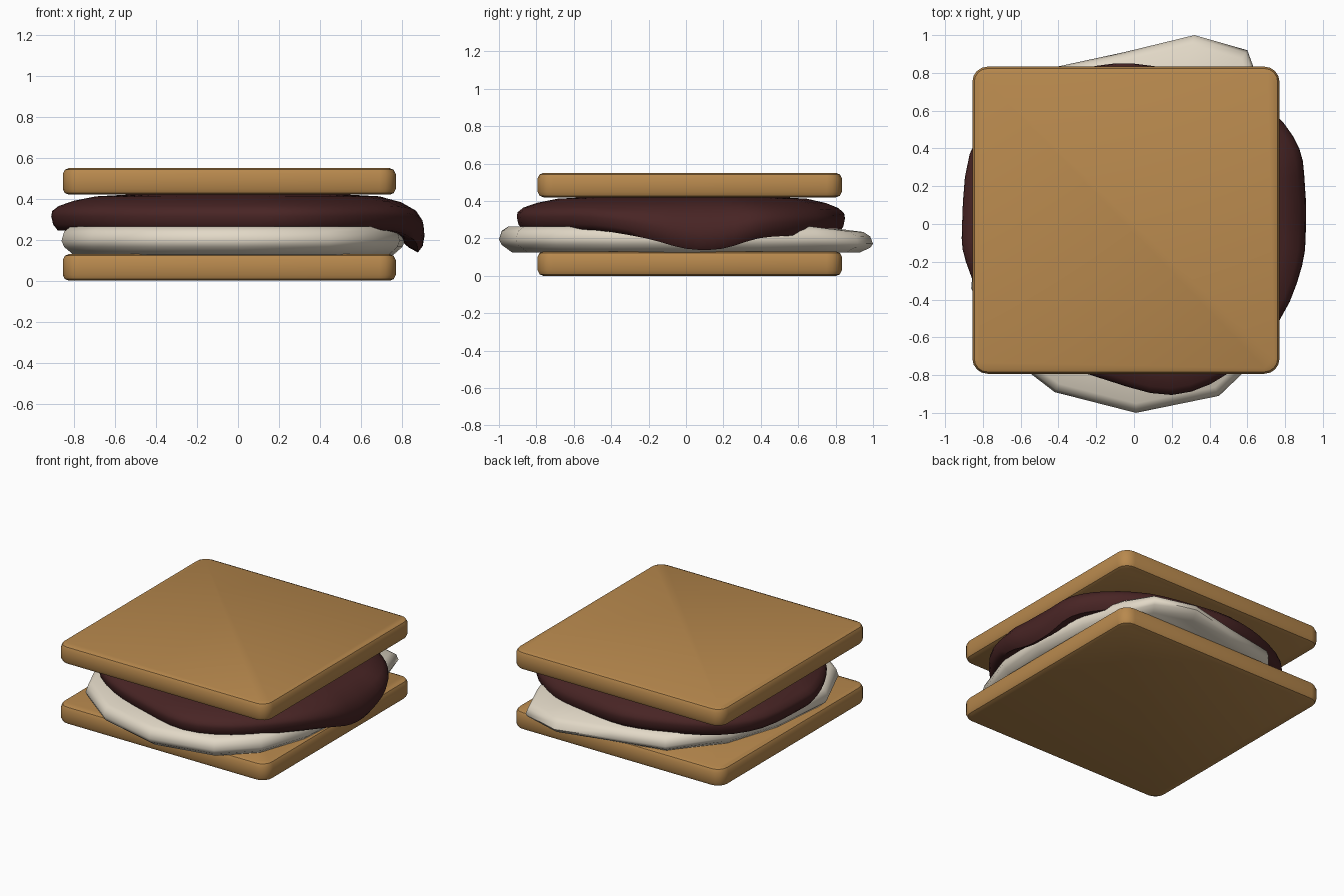
import bpy, bmesh, math
from mathutils import Vector

if "Cube" in bpy.data.objects:
    bpy.data.objects.remove(bpy.data.objects["Cube"])


def material(name, rgb):
    m = bpy.data.materials.new(name)
    m.diffuse_color = (*rgb, 1)
    m.use_nodes = True
    m.node_tree.nodes["Principled BSDF"].inputs["Base Color"].default_value = m.diffuse_color
    return m


biscuit = material("golden biscuit", (0.48, 0.25, 0.075))
cream = material("marshmallow cream", (0.76, 0.69, 0.57))
cocoa = material("dark chocolate", (0.065, 0.018, 0.018))


def finish(name, bm, mat, angle):
    bmesh.ops.recalc_face_normals(bm, faces=bm.faces[:])
    me = bpy.data.meshes.new(name)
    bm.to_mesh(me)
    bm.free()
    ob = bpy.data.objects.new(name, me)
    bpy.context.collection.objects.link(ob)
    me.materials.append(mat)
    bpy.ops.object.select_all(action='DESELECT')
    bpy.context.view_layer.objects.active = ob
    ob.select_set(True)
    bpy.ops.object.shade_smooth_by_angle(angle=math.radians(angle))
    return ob


def loft(rings):
    """Skin closed rings of equal length and cap both ends."""
    bm = bmesh.new()
    loops = [[bm.verts.new(p) for p in r] for r in rings]
    n = len(loops[0])
    for a, b in zip(loops, loops[1:]):
        for i in range(n):
            j = (i + 1) % n
            bm.faces.new((a[i], a[j], b[j], b[i]))
    bm.faces.new(loops[0])
    bm.faces.new(loops[-1])
    return bm


def spline(pts, steps):
    """Closed Catmull-Rom curve through the points."""
    out, n = [], len(pts)
    for i in range(n):
        p0, p1, p2, p3 = (Vector(pts[(i + k) % n]) for k in (-1, 0, 1, 2))
        for s in range(steps):
            t = s / steps
            out.append(0.5 * (2 * p1 + (p2 - p0) * t
                              + (2 * p0 - 5 * p1 + 4 * p2 - p3) * t * t
                              + (3 * p1 - p0 - 3 * p2 + p3) * t ** 3))
    return out


# Crackers: rounded square slabs with softened rims
def cracker(name, z0):
    cx, cy, half, r, h = -0.0425, 0.02, 0.813, 0.08, 0.13
    rings = []
    for inset, z in ((0.03, 0), (0.01, 0.008), (0, 0.028),
                     (0, h - 0.028), (0.01, h - 0.008), (0.03, h)):
        ring = []
        for q in range(4):
            for k in range(5):
                a = math.radians(q * 90 + k * 22.5)
                sx = 1 if q in (0, 3) else -1
                sy = 1 if q in (0, 1) else -1
                ring.append((cx + sx * (half - r) + (r - inset) * math.cos(a),
                             cy + sy * (half - r) + (r - inset) * math.sin(a),
                             z0 + z))
        rings.append(ring)
    finish(name, loft(rings), biscuit, 35)


cracker("bottom_cracker", 0.0)
cracker("top_cracker", 0.42)

# Marshmallow: faceted squashed slab, sagging a little at the back
outline = [(0.01, -1.0), (0.45, -0.91), (0.67, -0.7), (0.79, -0.35), (0.815, 0.0),
           (0.77, 0.4), (0.68, 0.7), (0.6, 0.92), (0.32, 1.0), (-0.05, 0.91),
           (-0.42, 0.83), (-0.69, 0.5), (-0.82, 0.1), (-0.862, -0.34),
           (-0.72, -0.66), (-0.42, -0.89)]
rings = []
for s, z, w in ((0.93, 0.125, 0), (0.985, 0.165, 0.5), (1.0, 0.195, 0.8),
                (0.985, 0.24, 1), (0.95, 0.264, 1), (0.7, 0.266, 0)):
    rings.append([(x * s, y * s, z - w * 0.03 * max(0, min(1, (y - 0.7) / 0.25)))
                  for x, y in outline])
finish("marshmallow", loft(rings), cream, 50)

# Chocolate: soft melted slab; third value is how far the rim droops
rim = [(0.2, -0.905, 0), (0.5, -0.79, 0), (0.77, -0.51, 0.0), (0.89, -0.22, 0.045),
       (0.91, 0.0, 0.1), (0.905, 0.2, 0.1), (0.875, 0.4, 0.045), (0.74, 0.59, 0.03),
       (0.5, 0.75, 0.025), (0.2, 0.82, 0.02), (-0.1, 0.85, 0.01), (-0.4, 0.78, 0),
       (-0.7, 0.62, 0), (-0.87, 0.37, 0), (-0.91, 0.0, 0), (-0.89, -0.2, 0),
       (-0.75, -0.49, 0), (-0.5, -0.69, 0), (-0.15, -0.825, 0)]
curve = spline(rim, 3)
rings = []
for s, z, w in ((0.6, 0.42, 0), (0.76, 0.412, 0), (0.88, 0.39, 0.1), (0.96, 0.365, 0.35),
                (0.995, 0.34, 0.7), (1.0, 0.315, 0.9), (0.99, 0.275, 1),
                (0.965, 0.245, 1), (0.92, 0.245, 0.8), (0.8, 0.255, 0)):
    rings.append([(p.x * s, p.y * s, z - w * p.z) for p in curve])
finish("chocolate", loft(rings), cocoa, 60)
